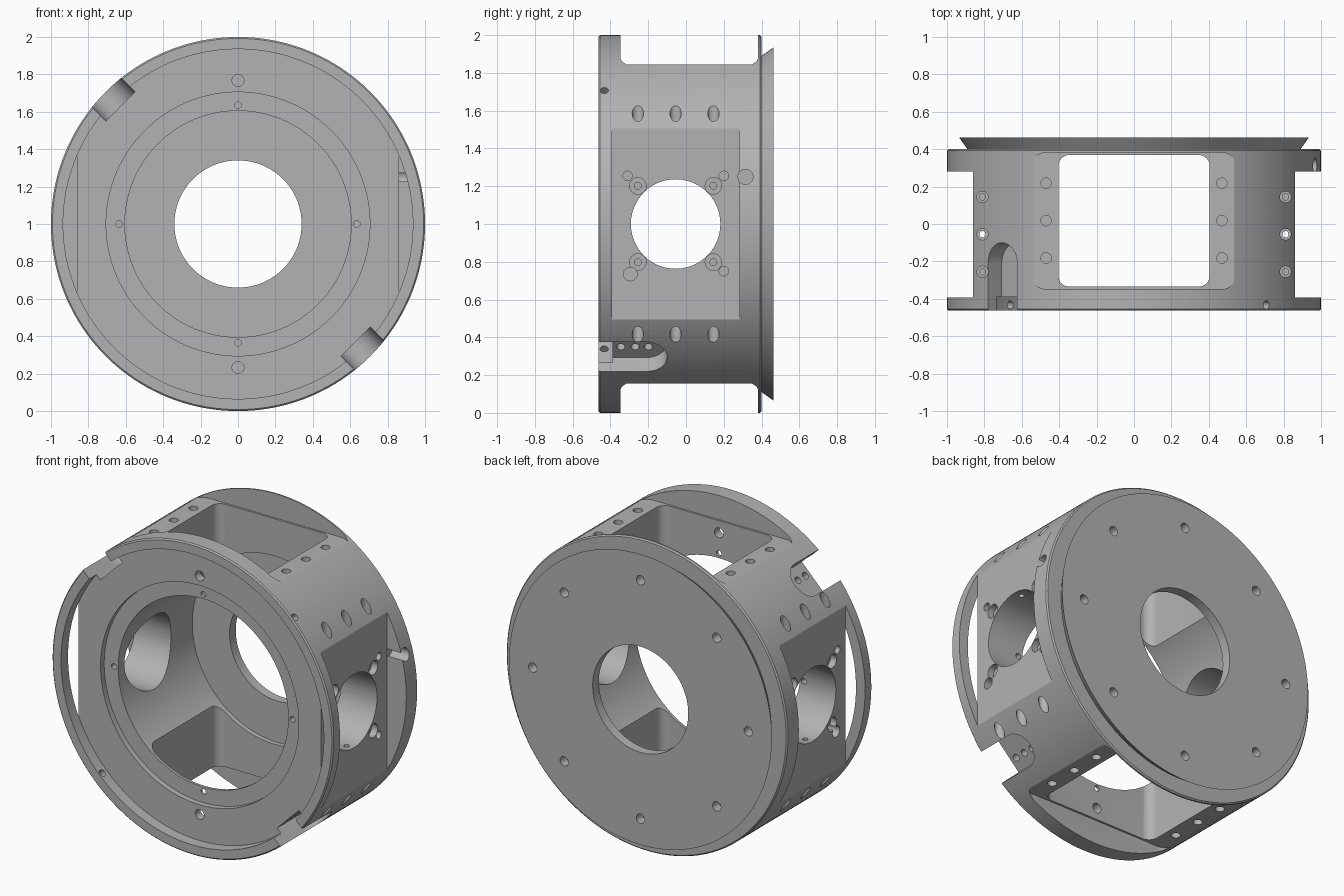
import bpy, bmesh, math
from mathutils import Matrix, Vector

if "Cube" in bpy.data.objects:
    bpy.data.objects.remove(bpy.data.objects["Cube"])

metal = bpy.data.materials.new("machined_grey")
metal.use_nodes = True
GREY = (0.45, 0.45, 0.45, 1)
metal.diffuse_color = GREY
metal.node_tree.nodes["Principled BSDF"].inputs["Base Color"].default_value = GREY

CENTRE = Matrix.Translation((0, 0, 1))
FRONT = CENTRE @ Matrix.Rotation(math.radians(90), 4, 'X')
cutters = bpy.data.collections.new("cutters")
bpy.context.scene.collection.children.link(cutters)


def radial(degrees):
    """Frame whose z points outward from the hub axis; 0 is up, 90 is +x."""
    return CENTRE @ Matrix.Rotation(math.radians(degrees), 4, 'Y')


def finish(bm, name, collection):
    bmesh.ops.remove_doubles(bm, verts=bm.verts, dist=1e-5)
    bmesh.ops.recalc_face_normals(bm, faces=bm.faces)
    mesh = bpy.data.meshes.new(name)
    bm.to_mesh(mesh)
    bm.free()
    obj = bpy.data.objects.new(name, mesh)
    collection.objects.link(obj)
    return obj


def cut(frame, x, y, half_x, half_y, radius, low, high, steps=8):
    """Rounded-rectangle prism used as a cutter."""
    bm = bmesh.new()
    ring = []
    for quarter, (sx, sy) in enumerate(((1, 1), (-1, 1), (-1, -1), (1, -1))):
        for i in range(steps + 1):
            a = math.pi / 2 * (quarter + i / steps)
            ring.append((x + sx * (half_x - radius) + radius * math.cos(a),
                         y + sy * (half_y - radius) + radius * math.sin(a)))
    ends = []
    for z in (low, high):
        ends.append([bm.verts.new(frame @ Vector((px, py, z))) for px, py in ring])
        bm.faces.new(ends[-1])
    for i in range(len(ring)):
        j = (i + 1) % len(ring)
        bm.faces.new((ends[0][i], ends[0][j], ends[1][j], ends[1][i]))
    obj = finish(bm, "cutter", cutters)
    obj.hide_render = True


def drill(frame, x, y, radius, low, high):
    cut(frame, x, y, radius, radius, radius, low, high, 12 if radius > 0.1 else 5)


# Turned body: front rim, stepped recess, bore, back plate and flared edge (y, radius)
profile = [(-0.463, 0.935), (-0.463, 0.992), (-0.455, 1), (0.392, 1), (0.4, 0.992),
           (0.4, 0.89), (0.463, 0.935), (0.463, 0.34), (0.4, 0.34), (0.4, 0.605),
           (-0.353, 0.605), (-0.353, 0.705), (-0.39, 0.705), (-0.39, 0.935)]
bm = bmesh.new()
verts = [bm.verts.new((0, y, 1 + r)) for y, r in profile]
edges = [bm.edges.new((v, verts[i - 1])) for i, v in enumerate(verts)]
bmesh.ops.spin(bm, geom=verts + edges, cent=(0, 0, 1), axis=(0, 1, 0),
               angle=2 * math.pi, steps=160)
housing = finish(bm, "hub_housing", bpy.context.scene.collection)
housing.data.materials.append(metal)

MID = -0.055
rows = (MID - 0.2, MID, MID + 0.2)

# Top and bottom: shallow pocket, open window and mounting holes
for angle in (0, 180):
    f = radial(angle)
    cut(f, 0, 0.017, 0.55, 0.365, 0.08, 0.845, 1.2)
    cut(f, 0, 0.017, 0.405, 0.352, 0.06, 0.3, 1)
    for sx in (-1, 1):
        for y in rows:
            drill(f, sx * 0.47, y + 0.073, 0.028, 0.76, 0.9)
            # Counterbored screw holes beside the side flats
            drill(f, sx * 0.81, y, 0.03, 0.46, 0.8)
            drill(f, sx * 0.81, y, 0.017, -0.02 if y == MID else 0.28, 0.5)

# Sides: flat face, round port, counterbores and dowel holes
for side in (1, -1):
    f = radial(90 * side)
    cut(f, 0, MID, 0.52, 0.337, 0.001, 0.862, 1.2, 1)
    drill(f, 0, MID, 0.237, 0.3, 1)
    for sx in (-1, 1):
        for y in (rows[0], rows[2]):
            drill(f, sx * 0.202, y, 0.044, 0.82, 0.9)
            drill(f, sx * 0.202, y, 0.018, 0.7, 0.84)
    for y, z, r in ((-0.31, 0.255, 0.025), (0.2, 0.255, 0.025),
                    (0.2, -0.25, 0.025), (-0.295, -0.265, 0.036)):
        drill(f, -side * z, y, r, 0.78, 0.9)
drill(radial(90), -0.25, 0.315, 0.04, 0.85, 1.1)

# Diagonal slots with screw holes, and radial holes through the front rim
for angle in (-45, 135):
    f = radial(angle)
    cut(f, 0, -0.35, 0.11, 0.25, 0.11, 0.89, 1.2)
    for y in (-0.2, -0.27, -0.345):
        drill(f, 0.03, y, 0.022, 0.8, 0.95)
    drill(radial(angle + 90), 0, -0.433, 0.022, 0.85, 1.1)

# Front face holes
for sy in (-1, 1):
    drill(FRONT, 0, sy * 0.767, 0.032, 0.28, 0.45)
for k in range(4):
    a = k * math.pi / 2
    drill(FRONT, 0.635 * math.cos(a), 0.635 * math.sin(a), 0.018, 0.27, 0.38)

# Ring of eight holes in the back plate
for k in range(8):
    a = k * math.pi / 4
    drill(FRONT, 0.767 * math.cos(a), 0.767 * math.sin(a), 0.03, -0.5, -0.4)

# Apply all cuts, then drop the cutters
mod = housing.modifiers.new("cuts", 'BOOLEAN')
mod.operation = 'DIFFERENCE'
mod.solver = 'EXACT'
mod.operand_type = 'COLLECTION'
mod.collection = cutters
bpy.context.view_layer.objects.active = housing
housing.select_set(True)
bpy.ops.object.modifier_apply(modifier=mod.name)
for obj in list(cutters.objects):
    bpy.data.objects.remove(obj)
bpy.data.collections.remove(cutters)
bpy.ops.object.shade_smooth_by_angle(angle=math.radians(25))
